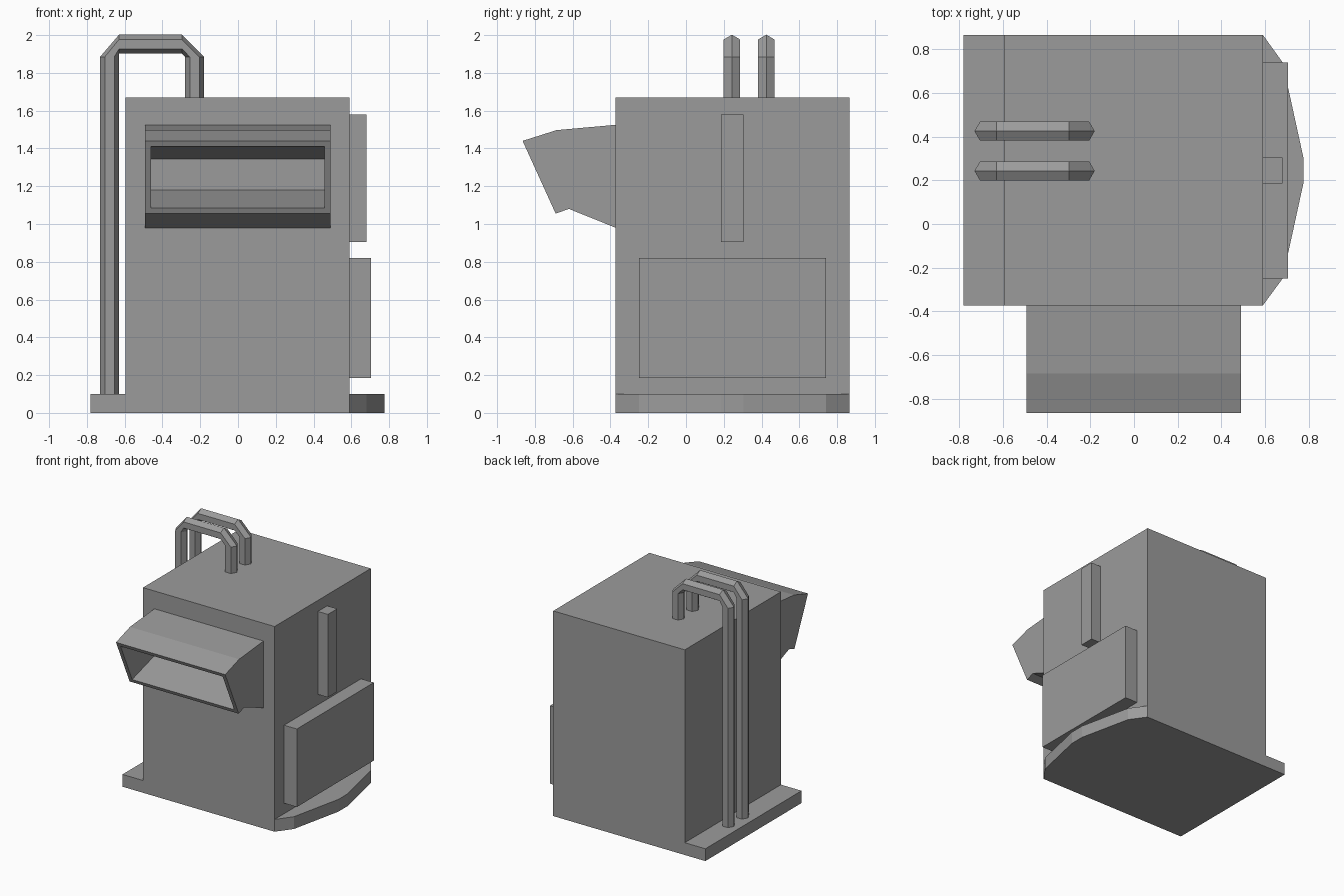
import bpy, bmesh, math
from mathutils import Vector

cube = bpy.data.objects.get("Cube")
if cube:
    bpy.data.objects.remove(cube, do_unlink=True)

# Single plain grey
grey = bpy.data.materials.new("plain grey")
grey.use_nodes = True
colour = (0.33, 0.33, 0.33, 1)
grey.diffuse_color = colour
grey.node_tree.nodes["Principled BSDF"].inputs["Base Color"].default_value = colour


def finish(name, bm):
    bmesh.ops.recalc_face_normals(bm, faces=bm.faces)
    mesh = bpy.data.meshes.new(name)
    bm.to_mesh(mesh)
    bm.free()
    mesh.materials.append(grey)
    obj = bpy.data.objects.new(name, mesh)
    bpy.context.scene.collection.objects.link(obj)
    return obj


def prism(points, offset):
    """Closed solid: a flat outline pushed along an offset."""
    bm = bmesh.new()
    face = bm.faces.new([bm.verts.new(p) for p in points])
    top = bmesh.ops.extrude_face_region(bm, geom=[face], use_keep_orig=True)["geom"]
    bmesh.ops.translate(bm, vec=offset, verts=[v for v in top if isinstance(v, bmesh.types.BMVert)])
    bmesh.ops.recalc_face_normals(bm, faces=bm.faces)
    return bm


def box(name, x0, x1, y0, y1, z0, z1):
    outline = [(x0, y0, z0), (x1, y0, z0), (x1, y1, z0), (x0, y1, z0)]
    return finish(name, prism(outline, (0, 0, z1 - z0)))


FRONT, BACK, SIDE = -0.372, 0.865, 0.59

# Floor plate with a faceted bulge on the left side
plate = [(-0.78, FRONT), (SIDE, FRONT), (0.68, -0.25), (0.775, 0.185),
         (0.775, 0.305), (0.68, 0.74), (SIDE, BACK), (-0.78, BACK)]
finish("floor_plate", prism([(x, y, 0) for x, y in plate], (0, 0, 0.1)))

# Main body and side panels
box("body", -0.595, SIDE, FRONT, BACK, 0.1, 1.67)
box("side_panel", SIDE, 0.705, -0.25, 0.74, 0.185, 0.82)
box("side_strip", SIDE, 0.68, 0.185, 0.305, 0.905, 1.58)

# Hood with a tapering opening in its slanted front
profile = [(FRONT, 1.525), (-0.685, 1.497), (-0.865, 1.44),
           (-0.69, 1.055), (-0.62, 1.08), (FRONT, 0.98)]
hood = prism([(-0.493, y, z) for y, z in profile], (0.983, 0, 0))
slant = Vector((0, -0.91, -0.41))
mouth = max(hood.faces, key=lambda f: f.normal.dot(slant))
bmesh.ops.inset_individual(hood, faces=[mouth], thickness=0.045)
recess = bmesh.ops.extrude_discrete_faces(hood, faces=[mouth])["faces"][0]
for v in recess.verts:
    v.co.z = 1.345 if v.co.z > 1.25 else 1.18
    v.co.y = FRONT - 0.005
finish("hood", hood)


# Six-sided pipes that rise from the floor plate and bend into the roof
def pipe(name, y):
    # centre x, centre z, tilt of the ring about y
    stations = [(-0.68, 0.1, 0), (-0.68, 1.885, 0), (-0.63, 1.952, 90),
                (-0.297, 1.952, 90), (-0.23, 1.885, 180), (-0.23, 1.67, 180)]
    bm = bmesh.new()
    rings = []
    for cx, cz, tilt in stations:
        t = math.radians(tilt)
        ring = []
        for i in range(6):
            a = math.radians(60 * i)
            r = 0.05 * math.cos(a)
            ring.append(bm.verts.new((cx + r * math.cos(t), y + 0.05 * math.sin(a),
                                      cz - r * math.sin(t))))
        rings.append(ring)
    for a, b in zip(rings, rings[1:]):
        for i in range(6):
            j = (i + 1) % 6
            bm.faces.new((a[i], a[j], b[j], b[i]))
    bm.faces.new(rings[0])
    bm.faces.new(rings[-1])
    finish(name, bm)


pipe("front_pipe", 0.243)
pipe("rear_pipe", 0.425)
